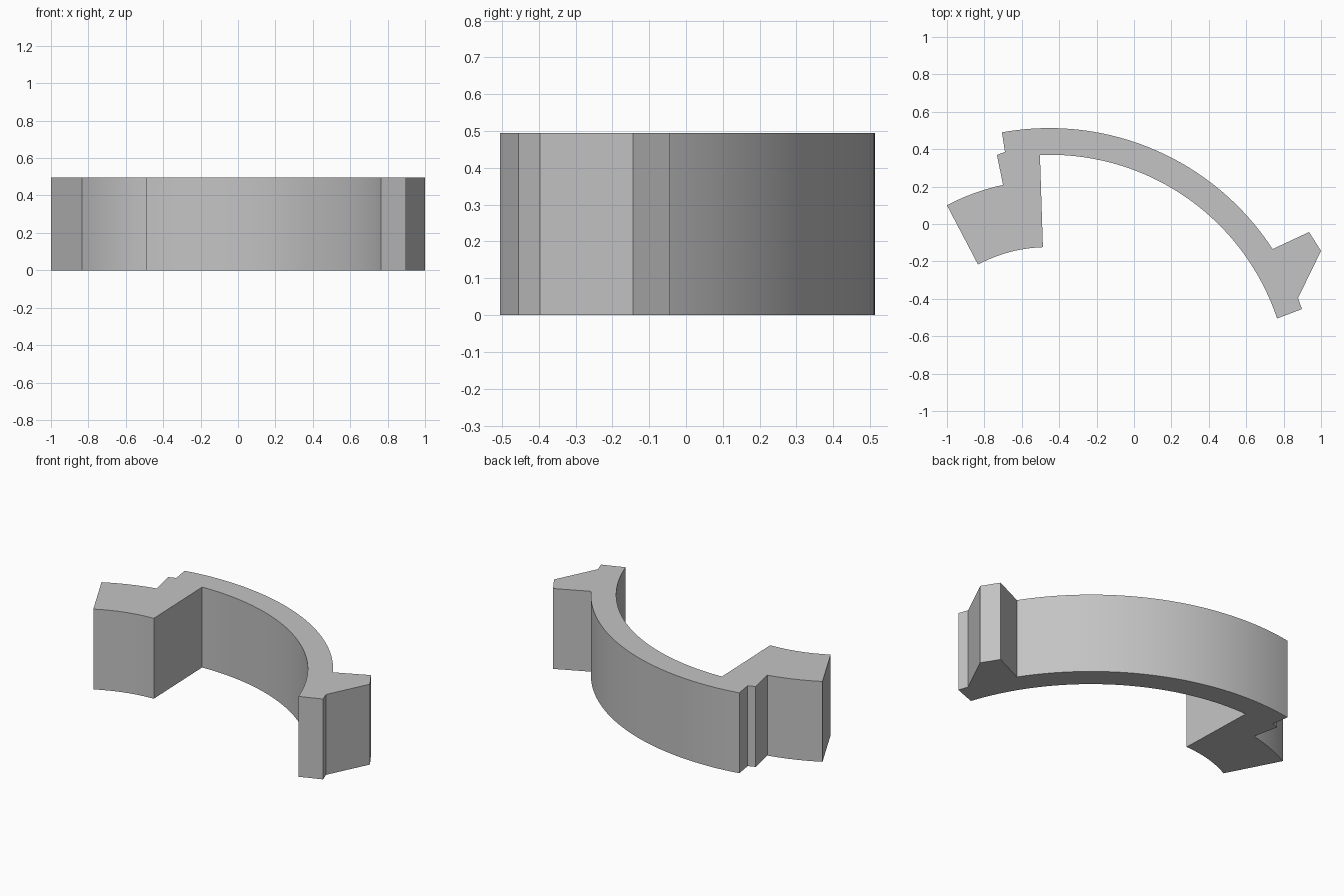
import bpy, bmesh, math
from mathutils import Vector

cube = bpy.data.objects.get("Cube")
if cube:
    bpy.data.objects.remove(cube, do_unlink=True)

HEIGHT = 0.495
CENTRE = Vector((-0.45, -0.912))  # shared centre of all the arcs


def arc(start, end, steps):
    """Points from start to end, sweeping round the shared centre."""
    a, b = Vector(start) - CENTRE, Vector(end) - CENTRE
    a0, a1 = math.atan2(a.y, a.x), math.atan2(b.y, b.x)
    points = []
    for i in range(steps + 1):
        t = i / steps
        angle = a0 + (a1 - a0) * t
        radius = a.length + (b.length - a.length) * t
        points.append(CENTRE + radius * Vector((math.cos(angle), math.sin(angle))))
    return points


# Plan outline: outer wall, right lug, inner wall, left foot, stepped notch
outline = arc((-0.706, 0.49), (0.741, -0.134), 40)
outline += [(0.936, -0.043), (1.0, -0.144), (0.877, -0.396), (0.898, -0.455)]
outline += arc((0.765, -0.505), (-0.503, 0.369), 40)
outline += arc((-0.487, -0.124), (-0.834, -0.217), 12)
outline += arc((-1.0, 0.10), (-0.70, 0.209), 10)
outline += [(-0.733, 0.369), (-0.69, 0.385)]

# Extrude the outline into a solid
bm = bmesh.new()
base = bm.faces.new([bm.verts.new((p[0], p[1], 0)) for p in outline])
top = bmesh.ops.extrude_face_region(bm, geom=[base], use_keep_orig=True)["geom"]
bmesh.ops.translate(bm, vec=(0, 0, HEIGHT),
                    verts=[g for g in top if isinstance(g, bmesh.types.BMVert)])
bmesh.ops.recalc_face_normals(bm, faces=bm.faces)
mesh = bpy.data.meshes.new("curved_bracket")
bm.to_mesh(mesh)
bm.free()

bracket = bpy.data.objects.new("curved_bracket", mesh)
bpy.context.collection.objects.link(bracket)

# Plain grey
grey = bpy.data.materials.new("plain_grey")
grey.use_nodes = True
colour = (0.55, 0.55, 0.55, 1)
grey.diffuse_color = colour
grey.node_tree.nodes["Principled BSDF"].inputs["Base Color"].default_value = colour
mesh.materials.append(grey)

# Smooth walls with crisp corners
bpy.ops.object.select_all(action="DESELECT")
bracket.select_set(True)
bpy.context.view_layer.objects.active = bracket
bpy.ops.object.shade_smooth_by_angle(angle=math.radians(20))
